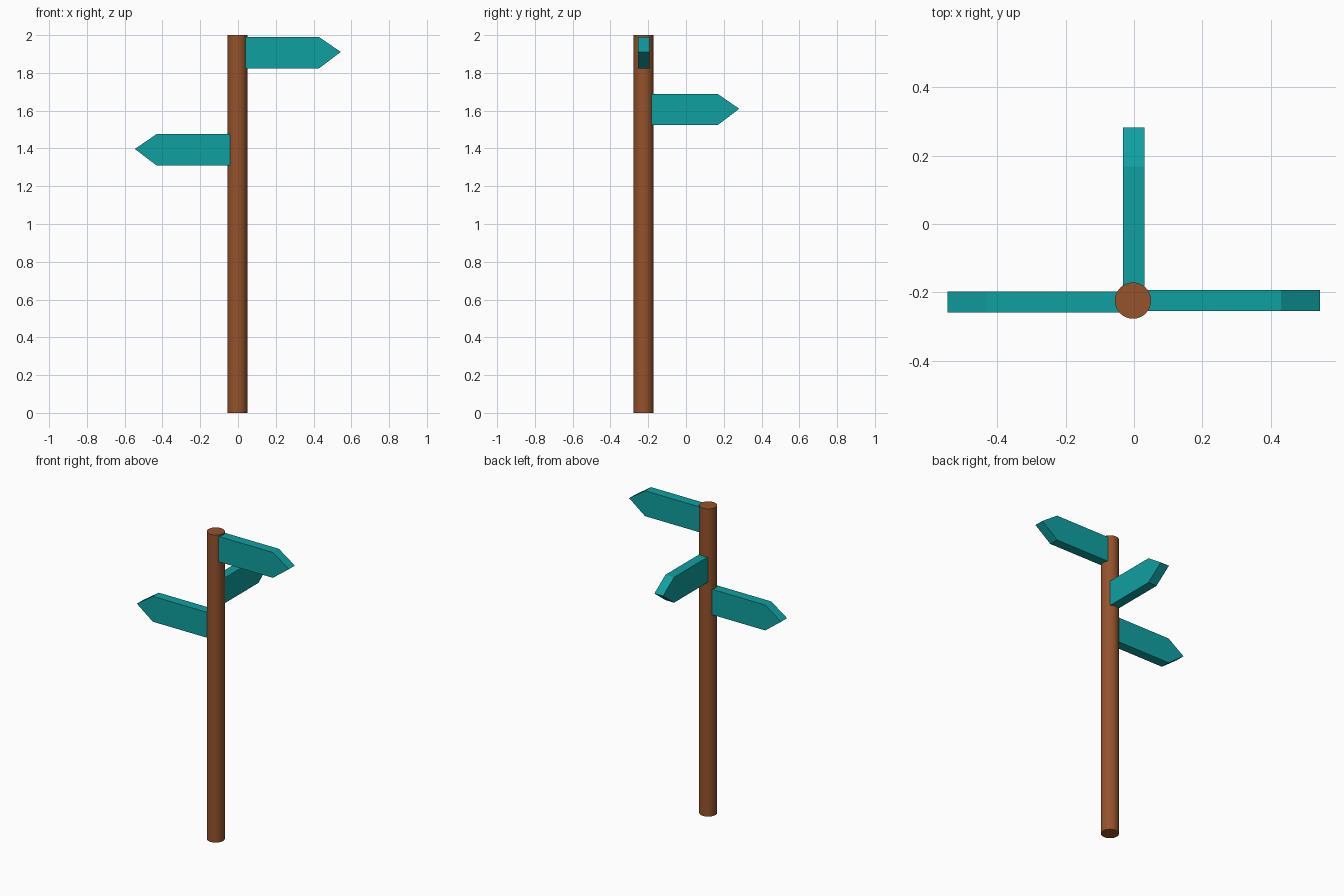
import bpy, bmesh, math
from mathutils import Matrix

if "Cube" in bpy.data.objects:
    bpy.data.objects.remove(bpy.data.objects["Cube"])

POST_X, POST_Y, POST_R, HEIGHT = -0.003, -0.224, 0.053, 2.0


def material(name, color):
    m = bpy.data.materials.new(name)
    m.diffuse_color = color
    m.use_nodes = True
    m.node_tree.nodes["Principled BSDF"].inputs["Base Color"].default_value = m.diffuse_color
    return m


wood = material("brown_wood", (0.30, 0.085, 0.025, 1))
paint = material("teal_paint", (0.005, 0.35, 0.35, 1))

# Round post
bpy.ops.mesh.primitive_cylinder_add(vertices=32, radius=POST_R, depth=HEIGHT,
                                    location=(POST_X, POST_Y, HEIGHT / 2))
post = bpy.context.object
post.name = "post"
post.data.materials.append(wood)
bpy.ops.object.shade_smooth_by_angle(angle=math.radians(30))


# Pointed board: profile in local x/z, extruded through its thickness
def sign(name, center, angle, tip, z):
    length, point, half_h, thick = 0.508, 0.114, 0.0825, 0.062
    shoulder, start = tip - point, tip - length
    profile = [(start, -half_h), (shoulder, -half_h), (tip, 0.004),
               (shoulder, half_h), (start, half_h)]
    bm = bmesh.new()
    face = bm.faces.new([bm.verts.new((x, -thick / 2, h)) for x, h in profile])
    ext = bmesh.ops.extrude_face_region(bm, geom=[face])
    moved = [v for v in ext["geom"] if isinstance(v, bmesh.types.BMVert)]
    bmesh.ops.translate(bm, verts=moved, vec=(0, thick, 0))
    bmesh.ops.recalc_face_normals(bm, faces=bm.faces)
    bmesh.ops.transform(bm, verts=bm.verts,
                        matrix=Matrix.Rotation(math.radians(angle), 4, 'Z'))
    mesh = bpy.data.meshes.new(name)
    bm.to_mesh(mesh)
    bm.free()
    mesh.materials.append(paint)
    obj = bpy.data.objects.new(name, mesh)
    obj.location = (*center, z)
    bpy.context.collection.objects.link(obj)


# Three direction signs
sign("right_sign", (POST_X, POST_Y), 0, 0.547, 1.907)
sign("back_sign", (-0.001, POST_Y), 90, 0.506, 1.606)
sign("left_sign", (POST_X, -0.228), 180, 0.543, 1.393)
